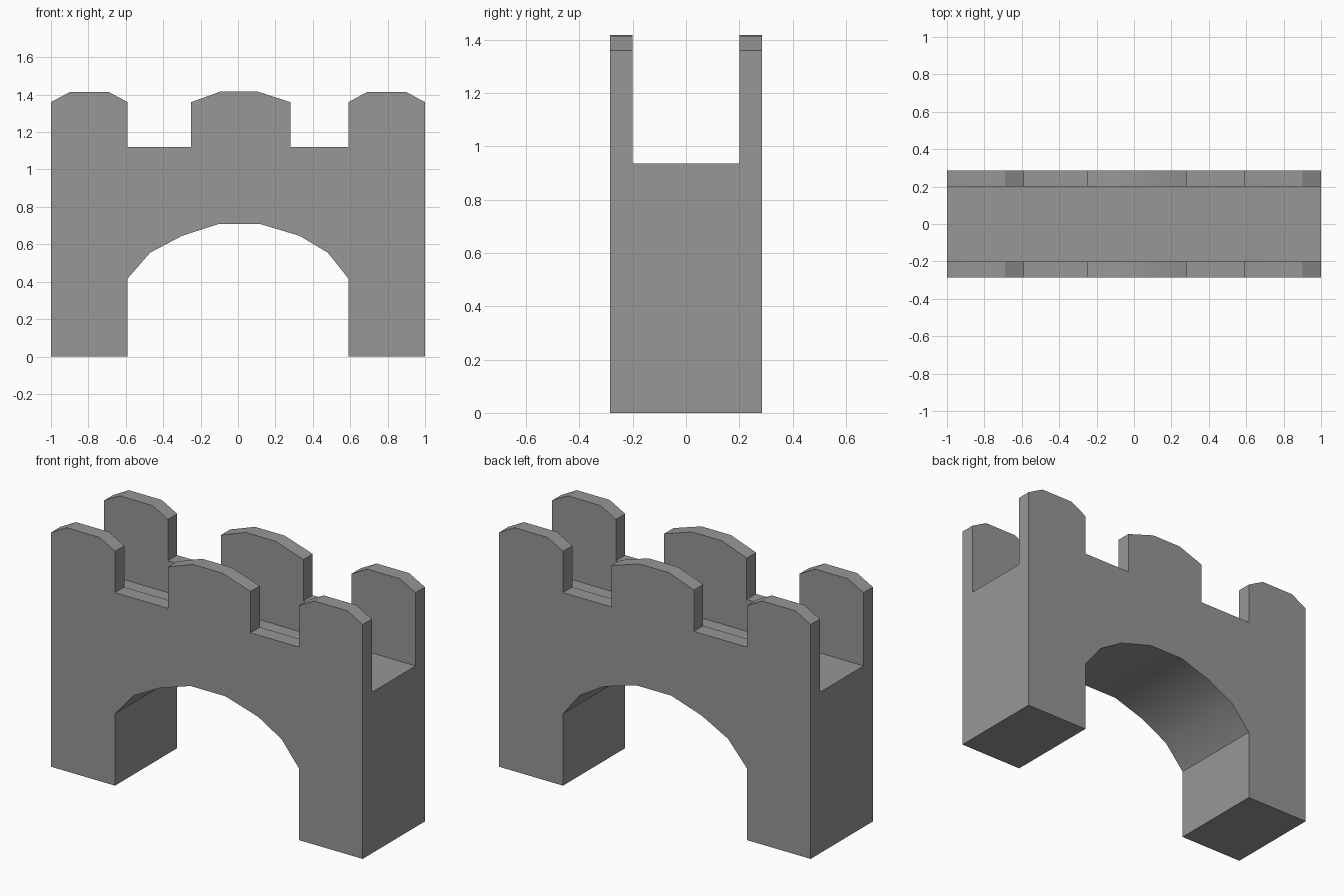
import bpy, bmesh, math

if "Cube" in bpy.data.objects:
    bpy.data.objects.remove(bpy.data.objects["Cube"])

HALF = 0.285       # half depth of the bridge
INNER = 0.20       # inner face of the parapets
DECK = 0.935       # height of the walkway

stone = bpy.data.materials.new("grey stone")
stone.diffuse_color = (0.31, 0.31, 0.31, 1)
stone.use_nodes = True
stone.node_tree.nodes["Principled BSDF"].inputs["Base Color"].default_value = stone.diffuse_color


def extrude_profile(name, pts, y0, y1):
    """Solid from an (x, z) outline, extruded along y."""
    bm = bmesh.new()
    face = bm.faces.new([bm.verts.new((x, y0, z)) for x, z in pts])
    out = bmesh.ops.extrude_face_region(bm, geom=[face])
    verts = [g for g in out["geom"] if isinstance(g, bmesh.types.BMVert)]
    bmesh.ops.translate(bm, vec=(0, y1 - y0, 0), verts=verts)
    bmesh.ops.recalc_face_normals(bm, faces=bm.faces)
    mesh = bpy.data.meshes.new(name)
    bm.to_mesh(mesh)
    bm.free()
    mesh.materials.append(stone)
    obj = bpy.data.objects.new(name, mesh)
    bpy.context.collection.objects.link(obj)
    return obj


# Arch opening, left to right
arch = [(-0.59, 0), (-0.59, 0.417), (-0.47, 0.555), (-0.30, 0.645), (-0.105, 0.708),
        (0.12, 0.708), (0.33, 0.645), (0.48, 0.555), (0.59, 0.417), (0.59, 0)]

# Battlements, right to left, with crenels between the merlons
top = [(1, 1.36), (0.90, 1.414), (0.69, 1.414), (0.59, 1.36), (0.59, 1.12),
       (0.28, 1.12), (0.28, 1.36), (0.10, 1.418), (-0.09, 1.418), (-0.25, 1.36),
       (-0.25, 1.12), (-0.59, 1.12), (-0.59, 1.36), (-0.69, 1.414), (-0.90, 1.414), (-1, 1.36)]

bridge = extrude_profile("castle_bridge", [(-1, 0)] + arch + [(1, 0)] + top, -HALF, HALF)

# Channel that leaves the walkway between the two parapets
channel = extrude_profile("walkway_cutter",
                          [(-1.2, DECK), (1.2, DECK), (1.2, 1.6), (-1.2, 1.6)], -INNER, INNER)
channel.hide_render = True

cut = bridge.modifiers.new("walkway", 'BOOLEAN')
cut.operation = 'DIFFERENCE'
cut.solver = 'EXACT'
cut.object = channel

bpy.ops.object.select_all(action='DESELECT')
bridge.select_set(True)
bpy.context.view_layer.objects.active = bridge
bpy.ops.object.modifier_apply(modifier=cut.name)
bpy.data.objects.remove(channel)

# Smooth vault and merlon crowns, sharp corners elsewhere
bpy.ops.object.shade_smooth_by_angle(angle=math.radians(25))
